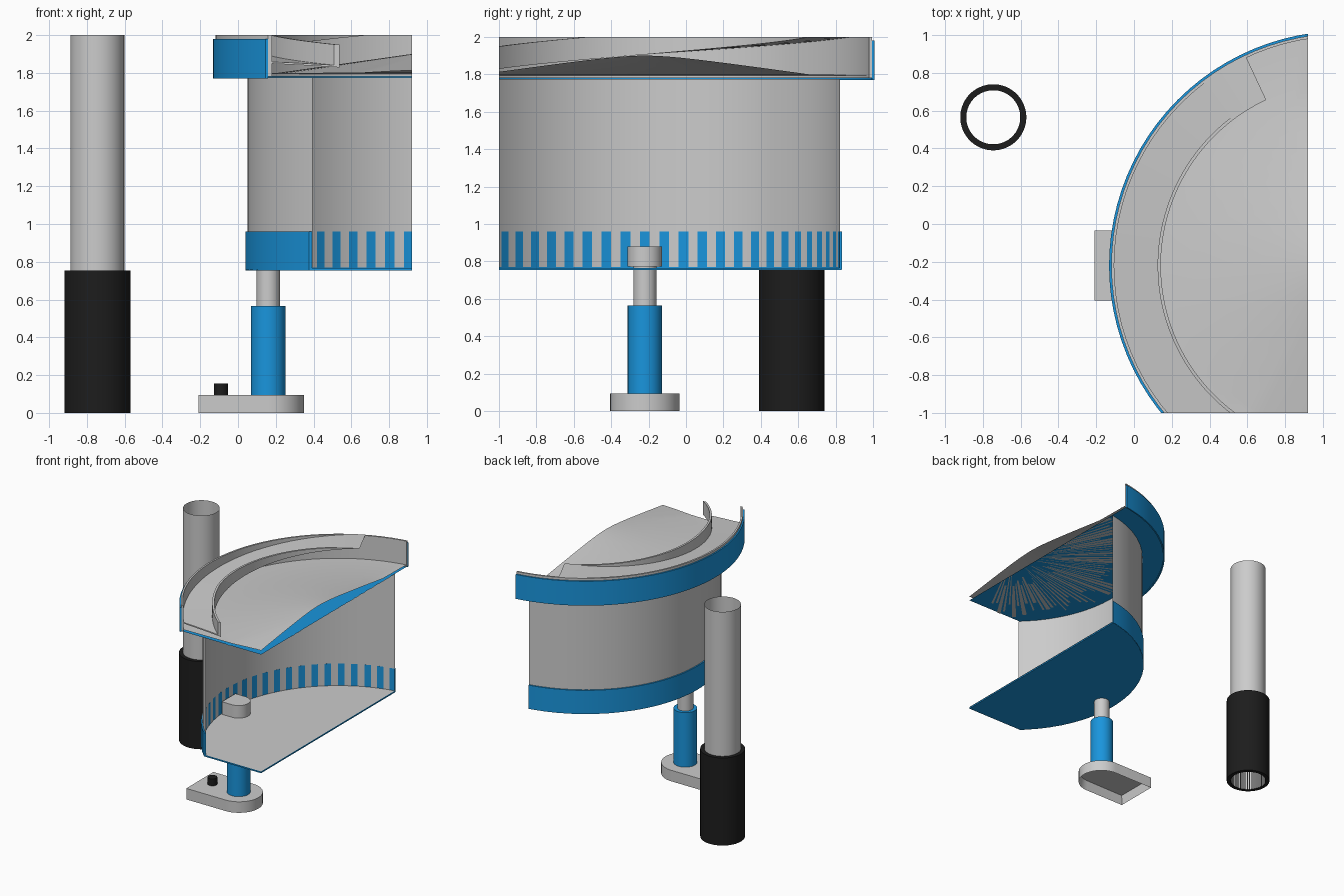
import bpy, bmesh, random
from math import cos, sin, pi, radians, degrees

if "Cube" in bpy.data.objects:
    bpy.data.objects.remove(bpy.data.objects["Cube"])

CX, CY = 1.11, -0.22          # axis of the big tank
N = 64


def material(name, col):
    m = bpy.data.materials.new(name)
    m.diffuse_color = col
    m.use_nodes = True
    m.node_tree.nodes["Principled BSDF"].inputs["Base Color"].default_value = m.diffuse_color
    return m


BLUE = material("blue", (0.01, 0.30, 0.72, 1))
BLACK = material("black", (0.012, 0.012, 0.012, 1))


def finish(bm, name, mat=None):
    bmesh.ops.recalc_face_normals(bm, faces=bm.faces)
    me = bpy.data.meshes.new(name)
    bm.to_mesh(me)
    bm.free()
    ob = bpy.data.objects.new(name, me)
    bpy.context.collection.objects.link(ob)
    if mat:
        me.materials.append(mat)
    bpy.ops.object.select_all(action='DESELECT')
    ob.select_set(True)
    bpy.context.view_layer.objects.active = ob
    bpy.ops.object.shade_smooth_by_angle(angle=radians(30))
    return ob


def crop(bm, closed):
    # slice the model to its bounding box, capping solid parts
    for co, no in (((0.92, 0, 0), (1, 0, 0)), ((0, -1, 0), (0, -1, 0)), ((0, 0, 2), (0, 0, 1))):
        geom = bm.verts[:] + bm.edges[:] + bm.faces[:]
        res = bmesh.ops.bisect_plane(bm, geom=geom, dist=1e-5, plane_co=co,
                                     plane_no=no, clear_outer=True)
        cut = [e for e in res["geom_cut"] if isinstance(e, bmesh.types.BMEdge) and e.is_boundary]
        if closed and cut:
            bmesh.ops.edgenet_fill(bm, edges=cut)


def lathe(name, prof, mat=None, c=(CX, CY), n=N, closed=True, shift=0.0,
          span=None, rise=None, cut=False):
    """Revolve (r, z) points about a vertical axis; rise(angle) lifts them."""
    bm = bmesh.new()
    a0, a1 = span or (0, 2 * pi)
    rings = []
    for i in range(n + 1 if span else n):
        a = a0 + (a1 - a0) * (i + shift) / n
        dz = rise(a) if rise else 0
        rings.append([bm.verts.new((c[0] - r * cos(a), c[1] + r * sin(a), z + dz)) for r, z in prof])
    k = len(prof)
    for i in range(n):
        p, q = rings[i], rings[(i + 1) % len(rings)]
        for j in range(k if closed else k - 1):
            l = (j + 1) % k
            bm.faces.new((p[j], q[j], q[l], p[l]))
    bmesh.ops.remove_doubles(bm, verts=bm.verts, dist=1e-5)
    if cut:
        crop(bm, closed)
    return finish(bm, name, mat)


def box_prof(r0, r1, z0, z1):
    return [(r0, z0), (r1, z0), (r1, z1), (r0, z1)]


def d_plate(name, x0, xc, r, z0, z1, hollow=0.0):
    """Plate with a square left end and a round right end."""
    bm = bmesh.new()
    pts = [(x0, CY - r), *[(xc + r * sin(t * pi / 24), CY - r * cos(t * pi / 24))
                           for t in range(25)], (x0, CY + r)]
    f = bm.faces.new([bm.verts.new((x, y, z0)) for x, y in pts])
    ext = bmesh.ops.extrude_face_region(bm, geom=[f])
    for v in ext["geom"]:
        if isinstance(v, bmesh.types.BMVert):
            v.co.z = z1
    bmesh.ops.recalc_face_normals(bm, faces=bm.faces)
    if hollow:
        bottom = min(bm.faces, key=lambda g: g.calc_center_median().z)
        bmesh.ops.inset_region(bm, faces=[bottom], thickness=hollow)
        for v in bottom.verts:
            v.co.z = z1 - hollow
    return finish(bm, name)


# Tank wall and striped lower band (two offset polygons interleave inside)
lathe("tank_wall", [(1.06, 0.77), (1.06, 1.775)], closed=False, cut=True)
lathe("lower_band", box_prof(1.06, 1.072, 0.757, 0.96), BLUE, shift=0.5, cut=True)
lathe("tank_base", box_prof(0, 1.07, 0.755, 0.766), BLUE, cut=True)
lathe("tank_floor", [(0, 0.77), (1.06, 0.77)], closed=False, cut=True)

# Roof: blue disc, conical top, outer wall and blue rim band
lathe("roof_disc", [(0, 1.778), (1.235, 1.778)], BLUE, closed=False, cut=True)
lathe("roof_cone", [(1.22, 1.795), (0.9, 1.8), (0, 1.927)], closed=False, cut=True)
lathe("rim_wall", box_prof(1.215, 1.23, 1.78, 2.0), n=96, cut=True)
lathe("rim_band", box_prof(1.23, 1.242, 1.77, 1.98), BLUE, n=96, cut=True)

# Grey rays on the underside of the roof
random.seed(4)
bm = bmesh.new()
for i in range(-24, 48):
    a, r0, r1 = radians(i * 2.6), random.uniform(0.2, 0.5), random.uniform(0.75, 1.03)
    w = radians(random.uniform(0.3, 1.2))
    bm.faces.new([bm.verts.new((CX - r * cos(a + s), CY + r * sin(a + s), 1.774))
                  for r, s in ((r0, -w), (r1, -w), (r1, w), (r0, w))])
crop(bm, False)
finish(bm, "roof_rays")


# Helical ramp with an inner curb, both sliced off at the top
def climb(a):
    return 1.84 + 0.16 * (degrees(a) + 53) / 111


SPAN = (radians(-75), radians(78))
lathe("ramp", box_prof(0.985, 1.216, -0.01, 0), span=SPAN, rise=climb, cut=True)
lathe("ramp_curb", box_prof(0.968, 0.985, -0.01, 0.11), span=SPAN, rise=climb, cut=True)

# Support post with sleeve, cap and hollow foot
POST = (0.16, CY)
d_plate("foot", -0.21, 0.165, 0.185, 0, 0.095, hollow=0.012)
lathe("foot_knob", [(0, 0.095), (0.038, 0.095), (0.038, 0.155), (0, 0.155)], BLACK, (-0.09, CY), 24)
lathe("post_sleeve", [(0, 0.095), (0.092, 0.095), (0.092, 0.565), (0, 0.565)], BLUE, POST, 32)
lathe("post", [(0, 0.5), (0.062, 0.5), (0.062, 0.8), (0, 0.8)], None, POST, 32)
d_plate("post_cap", 0.065, 0.16, 0.092, 0.772, 0.88)

# Free-standing pipe with a black lower sleeve
PIPE = (-0.745, 0.565)
lathe("pipe", [(0.143, 0.0), (0.143, 2.0)], None, PIPE, 48, closed=False)
lathe("pipe_sleeve", box_prof(0.143, 0.175, 0, 0.755), BLACK, PIPE, 48, shift=0.5)
